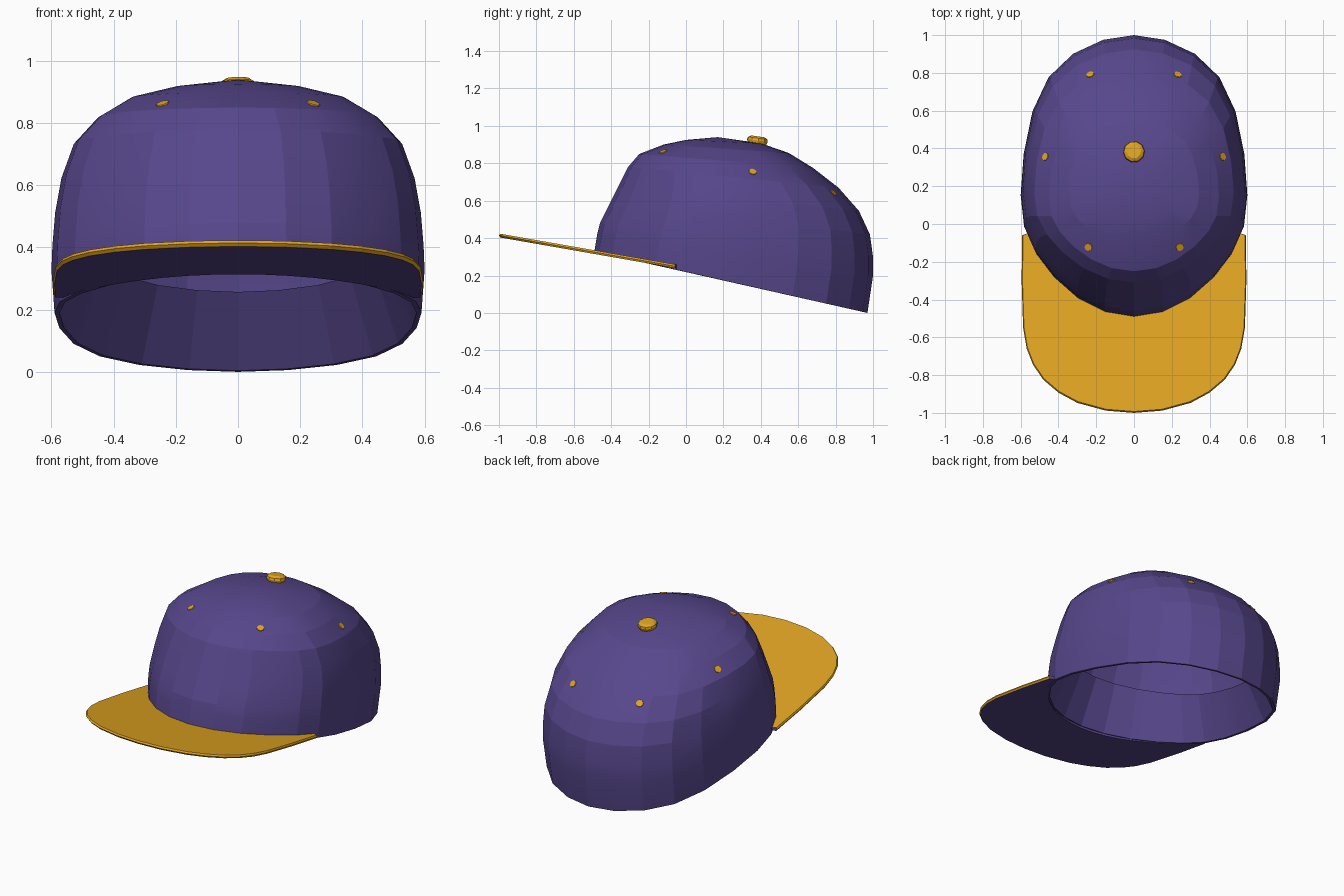
import bpy, bmesh
from math import sin, cos, tau, radians
from mathutils import Vector

if "Cube" in bpy.data.objects:
    bpy.data.objects.remove(bpy.data.objects["Cube"])


def material(name, rgb):
    m = bpy.data.materials.new(name)
    m.use_nodes = True
    m.diffuse_color = (*rgb, 1)
    m.node_tree.nodes["Principled BSDF"].inputs["Base Color"].default_value = (*rgb, 1)
    return m


PURPLE = material("purple cloth", (0.095, 0.063, 0.262))
GOLD = material("gold trim", (0.76, 0.375, 0.016))


def finish(name, bm, *mats, smooth=None):
    mesh = bpy.data.meshes.new(name)
    bm.to_mesh(mesh)
    bm.free()
    for m in mats:
        mesh.materials.append(m)
    obj = bpy.data.objects.new(name, mesh)
    bpy.context.collection.objects.link(obj)
    if smooth:
        bpy.ops.object.select_all(action='DESELECT')
        obj.select_set(True)
        bpy.context.view_layer.objects.active = obj
        bpy.ops.object.shade_smooth_by_angle(angle=radians(smooth))
    return obj


def oval(a, front, back, width):
    """Point on a tilted head-shaped oval; angle 0 is the front."""
    t = (1 - cos(a)) / 2 - 0.075 * sin(a) ** 8
    bulge = 0.055 * t * sin(2 * a) ** 2
    x = width * (sin(a) + (bulge if sin(a) > 0 else -bulge))
    return Vector((x, front[0] + (back[0] - front[0]) * t,
                   front[1] + (back[1] - front[1]) * t))


def ring(front, back, width, n=24):
    return [oval(tau * i / n, front, back, width) for i in range(n)]


def loft(rings, closed=True, tip=None, cap=False):
    bm = bmesh.new()
    loops = [[bm.verts.new(p) for p in r] for r in rings]
    n = len(loops[0])
    for low, high in zip(loops, loops[1:]):
        for i in range(n if closed else n - 1):
            j = (i + 1) % n
            bm.faces.new((low[i], low[j], high[j], high[i]))
    if tip:
        v = bm.verts.new(tip)
        for i in range(n):
            bm.faces.new((loops[-1][i], loops[-1][(i + 1) % n], v))
    if cap:
        bm.faces.new(loops[-1])
    return bm


# Crown: stacked tilted ovals, starting with the folded rim
inner_rim = ring((-0.475, 0.325), (0.953, 0.004), 0.574)
crown_rings = [inner_rim] + [ring(*r) for r in (
    ((-0.49, 0.33), (0.97, 0.0), 0.59),
    ((-0.475, 0.42), (1.0, 0.2), 0.60),
    ((-0.46, 0.48), (1.0, 0.3), 0.597),
    ((-0.41, 0.58), (0.983, 0.42), 0.588),
    ((-0.36, 0.68), (0.925, 0.545), 0.568),
    ((-0.31, 0.78), (0.815, 0.67), 0.528),
    ((-0.25, 0.85), (0.68, 0.775), 0.45),
    ((-0.12, 0.9), (0.55, 0.855), 0.345),
    ((0.0, 0.925), (0.4, 0.907), 0.2),
)]
crown = finish("crown", loft(crown_rings, tip=(0, 0.17, 0.94)), PURPLE, smooth=12)

# Sweatband: sloped band leaning inward from the rim, open above
band_top = ring((-0.34, 0.59), (0.83, 0.257), 0.48)
finish("sweatband", loft([inner_rim, band_top]), PURPLE, smooth=12)

# Brim: flat sloping visor between a rounded outline and the crown's rim
half = [(0.592, -0.06), (0.595, -0.3), (0.587, -0.55), (0.568, -0.66),
        (0.535, -0.745), (0.48, -0.825), (0.4, -0.893), (0.3, -0.947),
        (0.15, -0.988), (0, -1.0)]
outline = [(-x, y) for x, y in half] + [(x, y) for x, y in half[-2::-1]]


def on_brim(x, y, drop):
    return Vector((x, y, 0.26 - 0.175 * (y + 0.06) - drop))


def edge(scale, drop):
    return [on_brim(x * scale, -0.06 + (y + 0.06) * scale, drop) for x, y in outline]


def inner_edge(drop):
    last = len(outline) - 1
    angles = [radians(73) * (2 * i / last - 1) for i in range(last + 1)]
    points = [oval(a, (-0.482, 0), (0.96, 0), 0.582) for a in angles]
    return [on_brim(p.x, p.y, drop) for p in points]


bm = loft([inner_edge(0.02), edge(0.992, 0.02), edge(1, 0.01),
           edge(0.992, 0), inner_edge(0), inner_edge(0.02)], closed=False)
bmesh.ops.remove_doubles(bm, verts=bm.verts, dist=0.0001)
bmesh.ops.holes_fill(bm, edges=bm.edges, sides=8)
bmesh.ops.recalc_face_normals(bm, faces=bm.faces)
for f in bm.faces:
    f.normal_update()
    # Cloth underneath and against the crown, gold on top and outer edge
    f.material_index = 1 if f.normal.z < -0.9 or f.normal.y > 0.25 else 0
finish("brim", bm, GOLD, PURPLE)


def place(obj, x, y, z):
    """Sit a part on the crown, facing along the surface."""
    _, spot, normal, _ = crown.closest_point_on_mesh(Vector((x, y, z)))
    obj.location = spot
    obj.rotation_euler = normal.to_track_quat('Z', 'Y').to_euler()


# Button on the top
disc = [[Vector((r * cos(tau * i / 10), r * sin(tau * i / 10), h)) for i in range(10)]
        for r, h in ((0.05, -0.01), (0.057, 0.012), (0.054, 0.024), (0.038, 0.034))]
place(finish("top_button", loft(disc, cap=True), GOLD), 0, 0.38, 0.91)

# Eyelets, in mirrored pairs
for label, x, y, z in (("front", 0.24, -0.12, 0.855),
                       ("middle", 0.48, 0.36, 0.765),
                       ("back", 0.235, 0.8, 0.65)):
    for side, s in (("left", 1), ("right", -1)):
        bm = bmesh.new()
        bmesh.ops.create_cone(bm, cap_ends=True, segments=8, radius1=0.023,
                              radius2=0.021, depth=0.008)
        place(finish(f"{label}_{side}_eyelet", bm, GOLD), s * x, y, z)
